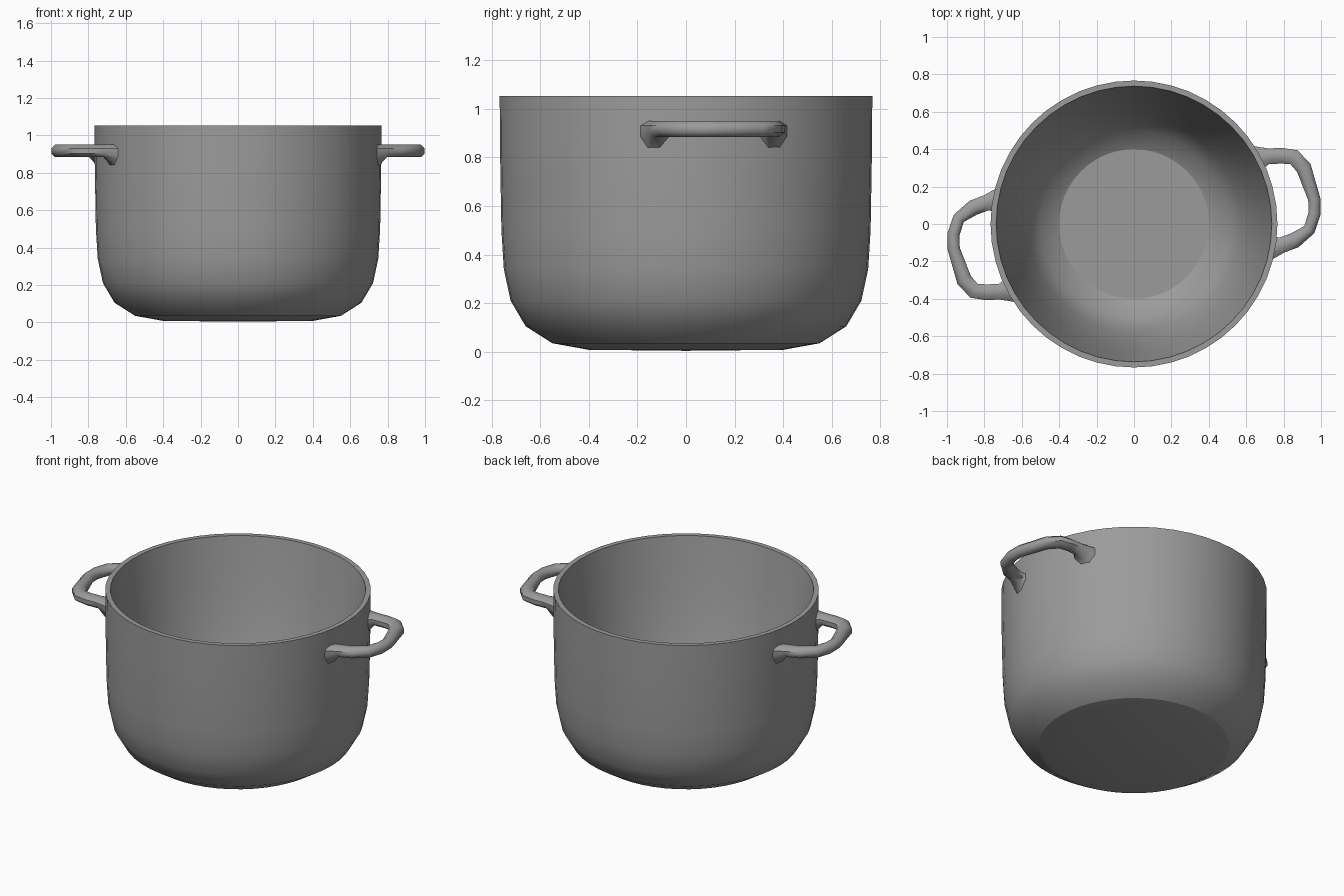
import bpy, bmesh
from math import pi, cos, sin, radians
from mathutils import Vector

if "Cube" in bpy.data.objects:
    bpy.data.objects.remove(bpy.data.objects["Cube"])

grey = bpy.data.materials.new("dark_grey")
grey.diffuse_color = (0.33, 0.33, 0.33, 1)
grey.use_nodes = True
grey.node_tree.nodes["Principled BSDF"].inputs["Base Color"].default_value = grey.diffuse_color


def finish(bm, name, angle, sharp_rings=()):
    bmesh.ops.remove_doubles(bm, verts=bm.verts, dist=1e-5)
    bmesh.ops.recalc_face_normals(bm, faces=bm.faces)
    me = bpy.data.meshes.new(name)
    bm.to_mesh(me)
    bm.free()
    me.materials.append(grey)
    ob = bpy.data.objects.new(name, me)
    bpy.context.collection.objects.link(ob)
    bpy.ops.object.select_all(action='DESELECT')
    ob.select_set(True)
    bpy.context.view_layer.objects.active = ob
    bpy.ops.object.shade_smooth_by_angle(angle=radians(angle))
    # crisp outline of the base and the inner floor
    for e in me.edges:
        a, b = (me.vertices[i].co for i in e.vertices)
        for r, z in sharp_rings:
            if all(abs(p.xy.length - r) < 1e-3 and abs(p.z - z) < 1e-3 for p in (a, b)):
                e.use_edge_sharp = True


# Pot body: lathed outer and inner wall
profile = [(0, 0.004), (0.40, 0.008), (0.55, 0.035), (0.66, 0.105), (0.722, 0.21),
           (0.75, 0.34), (0.76, 0.50), (0.766, 0.85), (0.767, 1.052),
           (0.737, 1.052), (0.69, 0.75), (0.64, 0.50), (0.57, 0.25), (0.50, 0.12),
           (0.40, 0.06), (0, 0.06)]
bm = bmesh.new()
vs = [bm.verts.new((r, 0, z)) for r, z in profile]
es = [bm.edges.new(p) for p in zip(vs, vs[1:])]
bmesh.ops.spin(bm, geom=vs + es, axis=(0, 0, 1), cent=(0, 0, 0),
               angle=2 * pi, steps=48, use_merge=True)
finish(bm, "pot_body", 40, [(0.55, 0.035), (0.40, 0.06)])

# Loop handle: rounded section swept along a path, flaring into the wall
path = [(0.66, 0.36), (0.72, 0.362), (0.79, 0.365), (0.855, 0.357), (0.908, 0.30),
        (0.964, 0.132), (0.965, 0.055), (0.937, -0.03), (0.86, -0.087), (0.79, -0.113),
        (0.74, -0.132)]


def handle(name, turn):
    bm = bmesh.new()
    pts = [Vector(p) for p in path]
    last = len(pts) - 1
    rings = []
    for i, p in enumerate(pts):
        t1 = (p - pts[max(i - 1, 0)]).normalized()
        t2 = (pts[min(i + 1, last)] - p).normalized()
        t = (t1 + t2).normalized()
        side = Vector((-t.y, t.x))
        end = i in (0, last)
        width = 0.075 if end else (0.033 if 4 < i < 8 else 0.042)
        ring = []
        for k in range(8):
            a = 2 * pi * (k + 0.5) / 8
            q = p + side * (cos(a) * width * 1.08)
            if end:
                q = q.normalized() * 0.757
            s = sin(a) * 1.08
            z = 0.917 + s * (0.085 if end and s < 0 else 0.033)
            ring.append(bm.verts.new((q.x * turn, q.y * turn, z)))
        rings.append(ring)
    for a, b in zip(rings, rings[1:]):
        for k in range(8):
            bm.faces.new((a[k], a[k - 1], b[k - 1], b[k]))
    finish(bm, name, 50)


handle("right_handle", 1)
handle("left_handle", -1)
